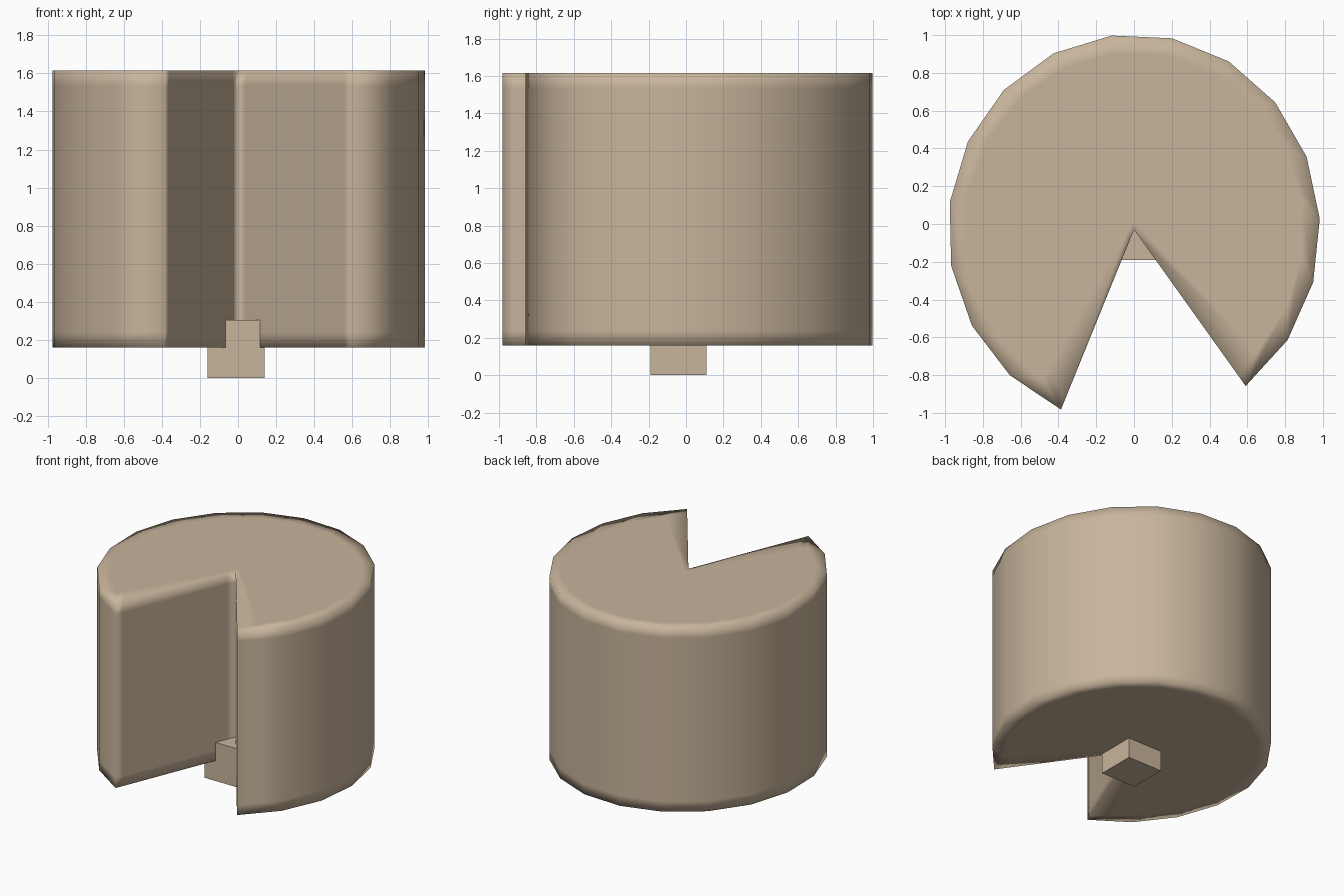
import bpy, bmesh, math
from mathutils import Vector

if "Cube" in bpy.data.objects:
    bpy.data.objects.remove(bpy.data.objects["Cube"])

tan = bpy.data.materials.new("warm_tan")
tan.diffuse_color = (0.58, 0.46, 0.33, 1)
tan.use_nodes = True
tan.node_tree.nodes["Principled BSDF"].inputs["Base Color"].default_value = tan.diffuse_color


def finish(name, bm, smooth):
    bmesh.ops.recalc_face_normals(bm, faces=bm.faces)
    for f in bm.faces:
        f.smooth = smooth
    me = bpy.data.meshes.new(name)
    bm.to_mesh(me)
    bm.free()
    me.materials.append(tan)
    ob = bpy.data.objects.new(name, me)
    bpy.context.collection.objects.link(ob)
    return ob


CY, RX, RY = -0.03, 0.985, 1.035
A0, SWEEP, N = -53.1, 300.0, 16


def outline(apex_y, scale, trim):
    """Apex, cut side, 17 rim points, other cut side (anticlockwise)."""
    apex = Vector((0, apex_y))
    rim = []
    for i in range(N + 1):
        a = math.radians(A0 + trim + (SWEEP - 2 * trim) * i / N)
        rim.append(Vector((RX * scale * math.cos(a), CY + RY * scale * math.sin(a))))
    return ([apex] + [apex.lerp(rim[0], t) for t in (0.07, 0.94)] + rim
            + [apex.lerp(rim[-1], t) for t in (0.94, 0.07)])


# Body: drum with a wedge cut out, support loops close to the edges
bm = bmesh.new()
outer = outline(CY, 1.0, 0)
inner = outline(0.02, 0.91, 10)
layers = [(inner, 0.16), (outer, 0.16), (outer, 0.24),
          (outer, 1.535), (outer, 1.615), (inner, 1.615)]
rings = [[bm.verts.new((p.x, p.y, z)) for p in pts] for pts, z in layers]
for lo, hi in zip(rings, rings[1:]):
    for i in range(len(lo)):
        j = (i + 1) % len(lo)
        bm.faces.new((lo[i], lo[j], hi[j], hi[i]))
bm.faces.new(rings[0][::-1])
bm.faces.new(rings[-1])
finish("wedge_cut_drum", bm, True)

# Square peg under the centre, showing inside the cut
bm = bmesh.new()
bmesh.ops.create_cube(bm, size=1)
for v in bm.verts:
    v.co = Vector((v.co.x * 0.30 - 0.01, v.co.y * 0.30 - 0.04, v.co.z * 0.305 + 0.1525))
finish("square_peg", bm, False)
